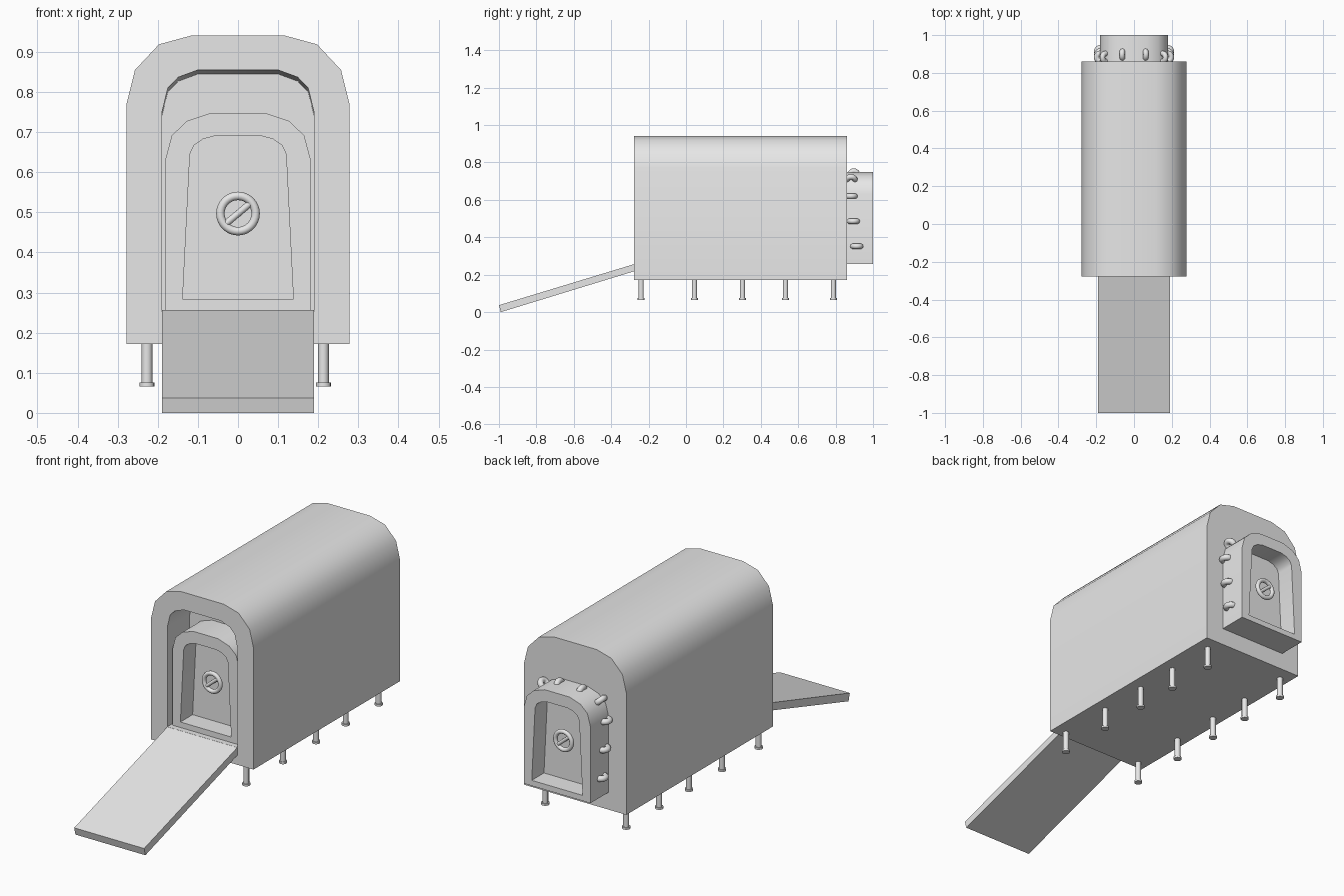
import bpy, bmesh, math
from mathutils import Matrix, Vector

if "Cube" in bpy.data.objects:
    bpy.data.objects.remove(bpy.data.objects["Cube"])

grey = bpy.data.materials.new("plain_grey")
grey.diffuse_color = (0.8, 0.8, 0.8, 1)
grey.use_nodes = True
grey.node_tree.nodes["Principled BSDF"].inputs["Base Color"].default_value = grey.diffuse_color


def finish(name, bm, angle=40):
    bmesh.ops.recalc_face_normals(bm, faces=bm.faces)
    me = bpy.data.meshes.new(name)
    bm.to_mesh(me)
    bm.free()
    me.materials.append(grey)
    ob = bpy.data.objects.new(name, me)
    bpy.context.collection.objects.link(ob)
    bpy.ops.object.select_all(action='DESELECT')
    ob.select_set(True)
    bpy.context.view_layer.objects.active = ob
    bpy.ops.object.shade_smooth_by_angle(angle=math.radians(angle))
    return ob


def loft(name, rings):
    """Join mirrored half-outlines (x, z) placed at successive y, capping both ends."""
    bm = bmesh.new()
    loops = []
    for half, y in rings:
        outline = half + [(-x, z) for x, z in reversed(half)]
        loops.append([bm.verts.new((x, y, z)) for x, z in outline])
    n = len(loops[0])
    for a, b in zip(loops, loops[1:]):
        for i in range(n):
            j = (i + 1) % n
            bm.faces.new((a[i], a[j], b[j], b[i]))
    bm.faces.new(loops[0])
    bm.faces.new(loops[-1])
    return finish(name, bm)


def add_torus(bm, major, minor, matrix, seg=24, sides=10):
    grid = []
    for i in range(seg):
        a = 2 * math.pi * i / seg
        row = []
        for j in range(sides):
            b = 2 * math.pi * j / sides
            r = major + minor * math.cos(b)
            row.append(bm.verts.new(matrix @ Vector(
                (r * math.cos(a), r * math.sin(a), minor * math.sin(b)))))
        grid.append(row)
    for i in range(seg):
        for j in range(sides):
            k, m = (i + 1) % seg, (j + 1) % sides
            bm.faces.new((grid[i][j], grid[k][j], grid[k][m], grid[i][m]))


def add_cylinder(bm, radius, depth, matrix, seg=16):
    bmesh.ops.create_cone(bm, cap_ends=True, segments=seg, radius1=radius,
                          radius2=radius, depth=depth, matrix=matrix)


# Half outlines, bottom to crown
SHELL = [(.278, .172), (.278, .77), (.257, .855), (.197, .919), (.116, .941)]
OPENING = [(.19, .257), (.19, .748), (.175, .81), (.149, .837), (.1, .855)]
RECESS = [(x, z - .01 if z > .5 else z) for x, z in OPENING]
HATCH = [(.181, .257), (.181, .632), (.165, .692), (.127, .728), (.067, .748)]
PANEL = [(.138, .284), (.12, .645), (.11, .667), (.087, .683), (.056, .691)]

# Arched cabin with a shallow recess in its front
loft("cabin_shell", [(SHELL, .86), (SHELL, -.277), (OPENING, -.277), (RECESS, -.105)])


# Hatches with a sunken door panel and a hand wheel
def hatch(prefix, y_wall, y_face):
    out = 1 if y_face > y_wall else -1
    y_panel = y_face - out * .095
    loft(prefix + "_hatch", [(HATCH, y_wall - out * .004), (HATCH, y_face),
                             (PANEL, y_face), (PANEL, y_panel)])
    bm = bmesh.new()
    y_wheel = y_panel + out * .045
    centre = Matrix.Translation((0, y_wheel, .497))
    face = Matrix.Rotation(math.pi / 2, 4, 'X')
    add_torus(bm, .044, .0105, centre @ face, 32, 12)
    # spoke slopes down to the right as seen from outside
    tilt = Matrix.Rotation(-out * math.radians(50), 4, 'Y')
    add_cylinder(bm, .0085, .084, centre @ tilt)
    add_cylinder(bm, .009, .05,
                 Matrix.Translation((0, y_panel + out * .022, .497)) @ face)
    finish(prefix + "_hand_wheel", bm)


hatch("front", -.105, -.25)
hatch("rear", .86, 1.0)

# Rounded clamps around the rear hatch: x, z, y, outward angle
bm = bmesh.new()
for x, z, y, deg in [(.177, .352, .913, 0), (.177, .486, .895, 0), (.177, .62, .883, 0),
                     (.152, .708, .882, 45), (.06, .733, .897, 82)]:
    for side in (1, -1):
        spin = Matrix.Rotation(-math.radians(deg), 4, 'Y')
        m = (Matrix.Diagonal((side, 1, 1, 1)) @ Matrix.Translation((x, y, z)) @ spin)
        add_torus(bm, .021, .0145, m, 20, 10)
finish("rear_clamps", bm)

# Entry ramp
bm = bmesh.new()
section = [(-1, .037), (-.99, 0), (-.265, .222), (-.275, .257)]
left, right = [[bm.verts.new((x, y, z)) for y, z in section] for x in (-.19, .19)]
bm.faces.new(left)
bm.faces.new(right)
for i in range(4):
    j = (i + 1) % 4
    bm.faces.new((left[i], left[j], right[j], right[i]))
finish("ramp", bm, 20)

# Two rows of short legs with flanged feet
for label, x in (("left", -.227), ("right", .213)):
    for n, y in enumerate((-.24, .045, .302, .532, .788), 1):
        bm = bmesh.new()
        add_cylinder(bm, .0135, .105, Matrix.Translation((x, y, .1245)))
        add_cylinder(bm, .0185, .01, Matrix.Translation((x, y, .071)))
        finish(f"{label}_leg_{n}", bm)
